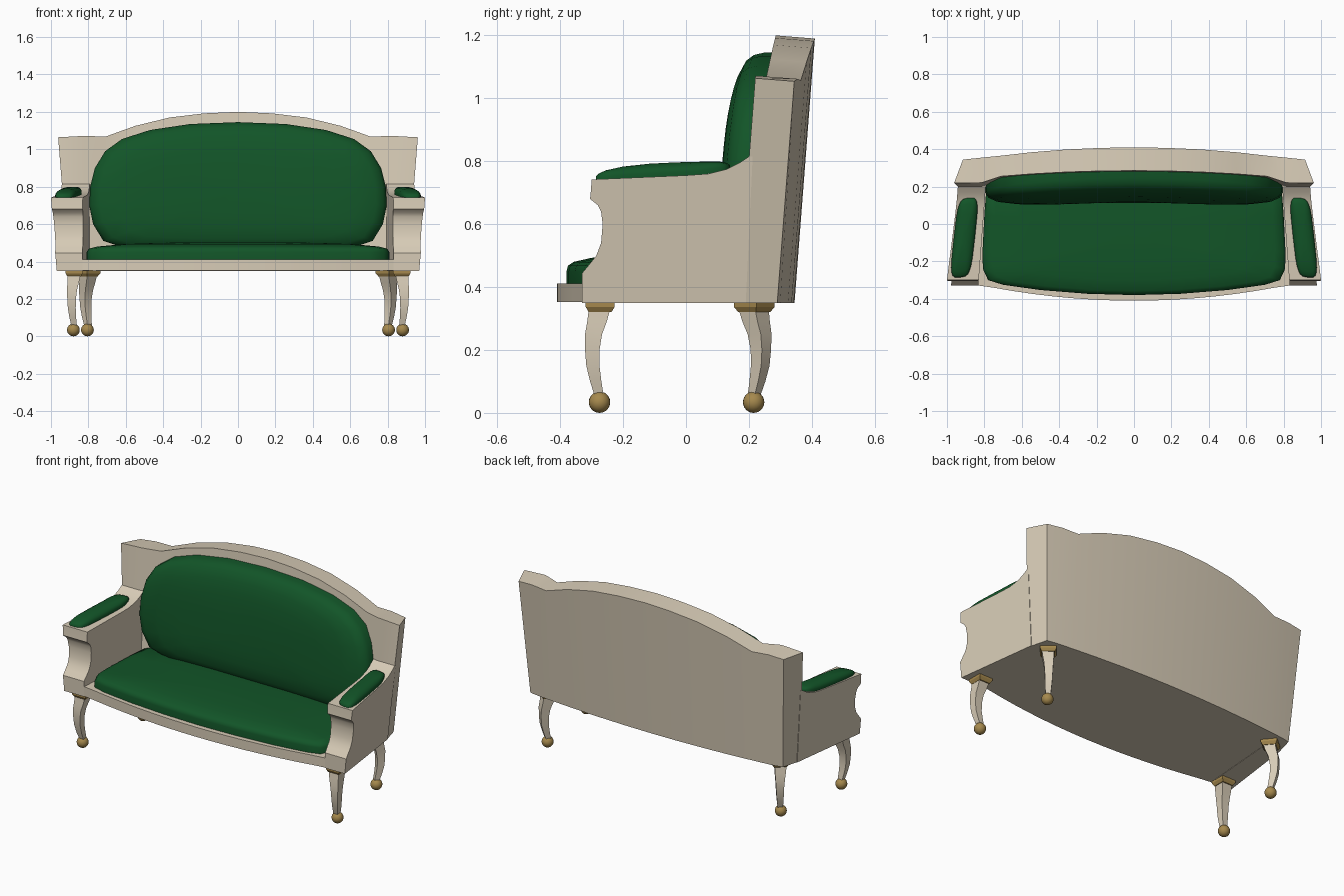
import bpy, bmesh, math

if "Cube" in bpy.data.objects:
    bpy.data.objects.remove(bpy.data.objects["Cube"])


def material(name, rgb):
    m = bpy.data.materials.new(name)
    m.diffuse_color = (*rgb, 1)
    m.use_nodes = True
    m.node_tree.nodes["Principled BSDF"].inputs["Base Color"].default_value = m.diffuse_color
    return m


CREAM = material("cream_paint", (0.68, 0.60, 0.47))
GREEN = material("green_velvet", (0.006, 0.09, 0.021))
GOLD = material("gold_brass", (0.38, 0.25, 0.075))


def finish(bm, name, mat, angle):
    bmesh.ops.recalc_face_normals(bm, faces=bm.faces)
    me = bpy.data.meshes.new(name)
    bm.to_mesh(me)
    bm.free()
    me.materials.append(mat)
    ob = bpy.data.objects.new(name, me)
    bpy.context.collection.objects.link(ob)
    bpy.ops.object.select_all(action='DESELECT')
    ob.select_set(True)
    bpy.context.view_layer.objects.active = ob
    bpy.ops.object.shade_smooth_by_angle(angle=math.radians(angle))
    return ob


def loft(name, rings, mat, angle=30):
    """Skin closed rings of equal length and cap both ends."""
    bm = bmesh.new()
    vs = [[bm.verts.new(p) for p in r] for r in rings]
    n = len(vs[0])
    for a, b in zip(vs, vs[1:]):
        for i in range(n):
            j = (i + 1) % n
            bm.faces.new((a[i], a[j], b[j], b[i]))
    bm.faces.new(vs[0])
    bm.faces.new(vs[-1])
    return finish(bm, name, mat, angle)


def pad(name, outline, centre, layers, place):
    """Upholstered dome: shrinking copies of an outline, raised layer by layer."""
    cu, cv = centre
    rings = [[place(cu + (u - cu) * s, cv + (v - cv) * s, h) for u, v in outline]
             for s, h in layers]
    return loft(name, rings, GREEN, 55)


def mirrored(half):
    """Close a half outline that starts and ends anywhere on x >= 0."""
    return half + [(-u, v) for u, v in reversed(half) if u > 0]


def x_out(y, z):
    """Outer side surface: flares upward and toward the front."""
    kink = min(max((y - 0.22) / 0.125, 0), 1)
    return 1 + 0.09 * (z - 0.74) - 0.13 * (y + 0.3) - 0.03 * kink


def x_in(y):
    return 0.83 - 0.075 * (y + 0.3)


def lean(z):
    return 0.29 + 0.077 * (z - 0.35)


def bow(x):
    return 0.055 * max(0, 1 - (x / 0.9) ** 2)


def front_bow(x):
    x = abs(x)
    if x >= 0.81:
        return 0
    if x > 0.71:
        return 0.35 * (0.81 - x)
    return 0.055 - 0.02 * (x / 0.71) ** 2


# Bowed, leaning back panel with crested top and corner posts
crest = [(0, 1.2), (0.18, 1.192), (0.365, 1.17), (0.55, 1.125), (0.71, 1.067),
         (0.815, 1.072), (1, 1.064)]
crest = [(-x, z) for x, z in reversed(crest[1:])] + crest
rings = []
for x, top in crest:
    ring = []
    for z, back in ((0.35, True), (top - 0.01, True), (top, False), (0.35, False)):
        if abs(x) == 1:
            y = lean(z) - (0 if back else 0.125)
            px = x * x_out(y, z)
        else:
            y = lean(z) + (bow(x) if back else front_bow(x) - 0.125)
            px = x
        ring.append((px, y, z))
    rings.append(ring)
loft("back_panel", rings, CREAM)

# Bowed seat rail and base
rings = []
for i in range(-8, 9):
    x = 0.86 * i / 8
    y = -0.325 - 0.085 * max(0, 1 - (x / 0.83) ** 2)
    rings.append([(x, y, 0.352), (x, y, 0.412), (x, 0.22, 0.412), (x, 0.22, 0.352)])
loft("seat_rail", rings, CREAM)

# Scroll-fronted arms
arm = [(-0.33, 0.35), (-0.33, 0.445), (-0.305, 0.475), (-0.285, 0.50), (-0.27, 0.54),
       (-0.265, 0.60), (-0.27, 0.64), (-0.28, 0.66), (-0.305, 0.68), (-0.302, 0.71),
       (-0.30, 0.742), (0.0, 0.755), (0.07, 0.76), (0.13, 0.775), (0.17, 0.795),
       (0.20, 0.815), (0.212, 0.815), (0.19, 0.35)]
for side, s in (("left", -1), ("right", 1)):
    loft(side + "_arm", [[(s * x_in(y), y, z) for y, z in arm],
                         [(s * x_out(y, z), y, z) for y, z in arm]], CREAM)

# Back cushion
half = [(0, 1.145), (0.256, 1.135), (0.47, 1.103), (0.62, 1.055), (0.71, 0.99),
        (0.765, 0.90), (0.79, 0.80), (0.795, 0.70), (0.775, 0.60), (0.72, 0.51),
        (0.60, 0.47), (0.3, 0.46)]
pad("back_cushion", mirrored(half), (0, 0.78),
    [(1, -0.02), (1, 0.035), (0.98, 0.065), (0.93, 0.088), (0.8, 0.11), (0.6, 0.124),
     (0.35, 0.13), (0.1, 0.132)],
    lambda x, z, h: (x, lean(z) - 0.125 + bow(x) - h, z))

# Seat cushion
half = [(0, -0.38), (0.25, -0.373), (0.5, -0.353), (0.7, -0.325), (0.78, -0.30),
        (0.808, -0.24), (0.81, -0.15), (0.80, 0.05), (0.785, 0.25)]
pad("seat_cushion", mirrored(half), (0, -0.06),
    [(1, 0.40), (1, 0.45), (0.985, 0.468), (0.93, 0.48), (0.75, 0.493), (0.5, 0.50),
     (0.15, 0.503)],
    lambda x, y, h: (x, y, h))

# Arm pads: rounded oblong following the arm top
oblong = []
for i in range(24):
    c, s = math.cos(i * math.pi / 12), math.sin(i * math.pi / 12)
    oblong.append((0.057 * math.copysign(abs(c) ** 0.5, c),
                   0.213 * math.copysign(abs(s) ** 0.45, s)))
for side, s in (("left", -1), ("right", 1)):
    def on_arm(u, v, h, s=s):
        y = v - 0.073 - 0.1 * u
        base = 0.742 + 0.05 * (y + 0.3) + max(0, y - 0.03) * 0.12
        return (s * (0.907 + u - 0.11 * v), y, base + h)
    pad(side + "_arm_pad", oblong, (0, 0),
        [(1, -0.005), (1, 0.010), (0.95, 0.019), (0.85, 0.027), (0.6, 0.036), (0.2, 0.041)],
        on_arm)


# Cabriole legs with brass collars and ball feet
def square(cx, cy, z, half, turn):
    r = half * math.sqrt(2)
    return [(cx + r * math.cos(turn + k * math.pi / 2),
             cy + r * math.sin(turn + k * math.pi / 2), z) for k in range(4)]


# height, outward bulge, half width
LEG = [(0.33, 0, 0.034), (0.29, 0.008, 0.031), (0.25, 0.019, 0.027), (0.20, 0.023, 0.023),
       (0.15, 0.021, 0.021), (0.10, 0.012, 0.018), (0.05, 0, 0.014)]
for label, fx, fy, d, turn in (("front", 0.88, -0.275, -1, math.pi / 4),
                               ("rear", 0.805, 0.215, 1, 0.1)):
    for side, s in (("left", -1), ("right", 1)):
        name = f"{label}_{side}"
        t = turn if s > 0 else math.pi - turn
        loft(name + "_leg", [square(s * (fx - 0.004 + 0.6 * b), fy + d * b, z, h, t)
                             for z, b, h in LEG], CREAM)
        loft(name + "_collar", [square(s * (fx - 0.004), fy + 0.002, z, h, t)
                                for z, h in ((0.353, 0.046), (0.337, 0.046), (0.32, 0.036))],
             GOLD)
        bm = bmesh.new()
        bmesh.ops.create_uvsphere(bm, u_segments=20, v_segments=12, radius=0.034)
        bmesh.ops.translate(bm, verts=bm.verts, vec=(s * fx, fy, 0.034))
        finish(bm, name + "_ball_foot", GOLD, 40)
